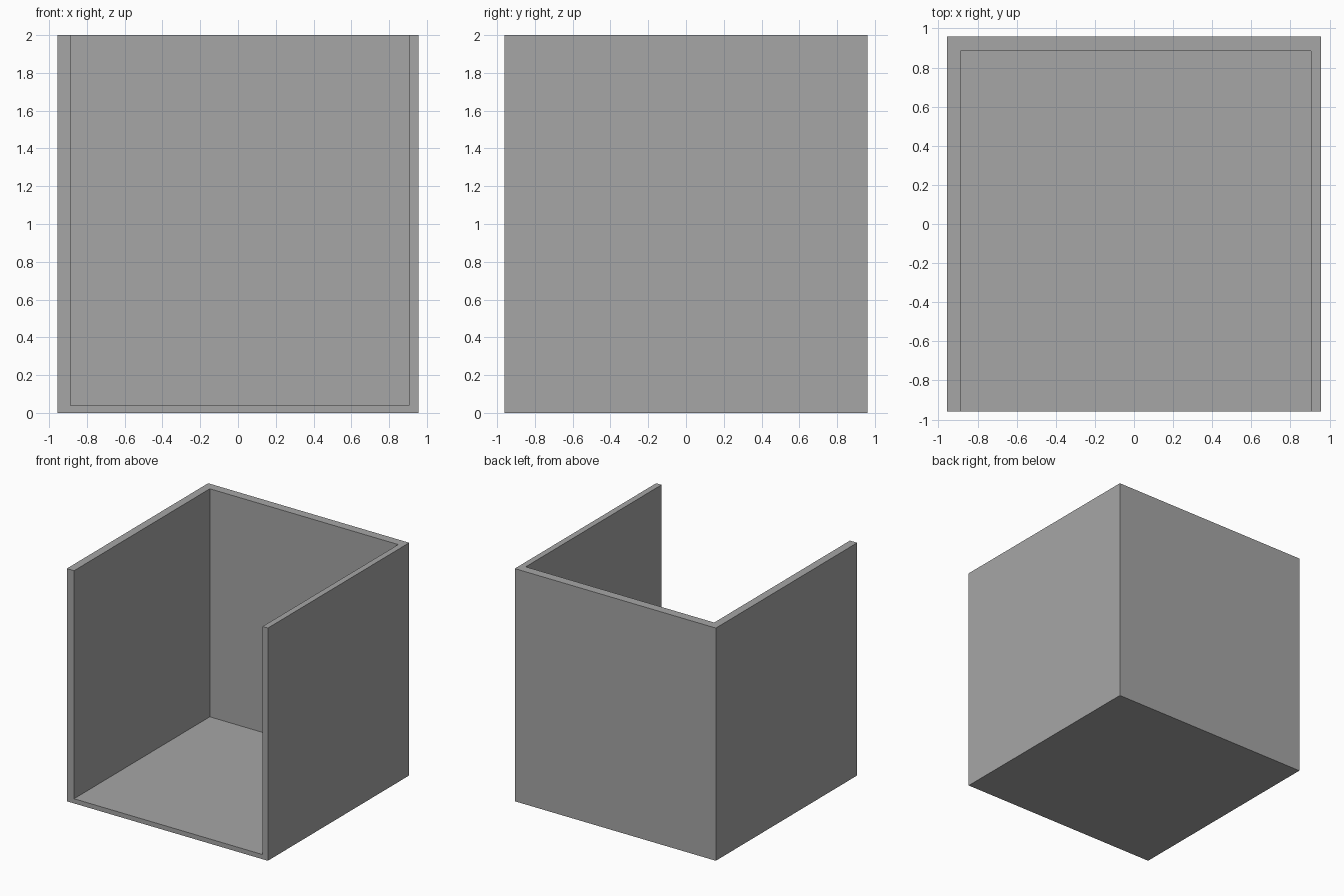
import bpy

if "Cube" in bpy.data.objects:
    bpy.data.objects.remove(bpy.data.objects["Cube"])


def box(name, lo, hi):
    """Axis-aligned box between two corners, with unit scale."""
    bpy.ops.mesh.primitive_cube_add(size=1)
    ob = bpy.context.object
    ob.name = ob.data.name = name
    for v in ob.data.vertices:
        v.co = [l + (c + 0.5) * (h - l) for c, l, h in zip(v.co, lo, hi)]
    return ob


# Outer block of the open box
shell = box("open_box_shell", (-0.956, -0.96, 0), (0.956, 0.96, 2))

# Hollow, open at the front and top; leaves floor, back and two side walls
hollow = box("hollow_cutter", (-0.887, -1.2, 0.04), (0.905, 0.884, 2.2))
hollow.hide_render = True

cut = shell.modifiers.new("hollow", "BOOLEAN")
cut.operation = "DIFFERENCE"
cut.solver = "EXACT"
cut.object = hollow

# Apply the cut and discard the cutter
bpy.ops.object.select_all(action="DESELECT")
bpy.context.view_layer.objects.active = shell
shell.select_set(True)
bpy.ops.object.modifier_apply(modifier=cut.name)
bpy.data.objects.remove(hollow)

# Darker grey finish
grey = bpy.data.materials.new("dark_grey")
grey.diffuse_color = (0.38, 0.38, 0.38, 1)
grey.use_nodes = True
grey.node_tree.nodes["Principled BSDF"].inputs["Base Color"].default_value = grey.diffuse_color
shell.data.materials.clear()
shell.data.materials.append(grey)
